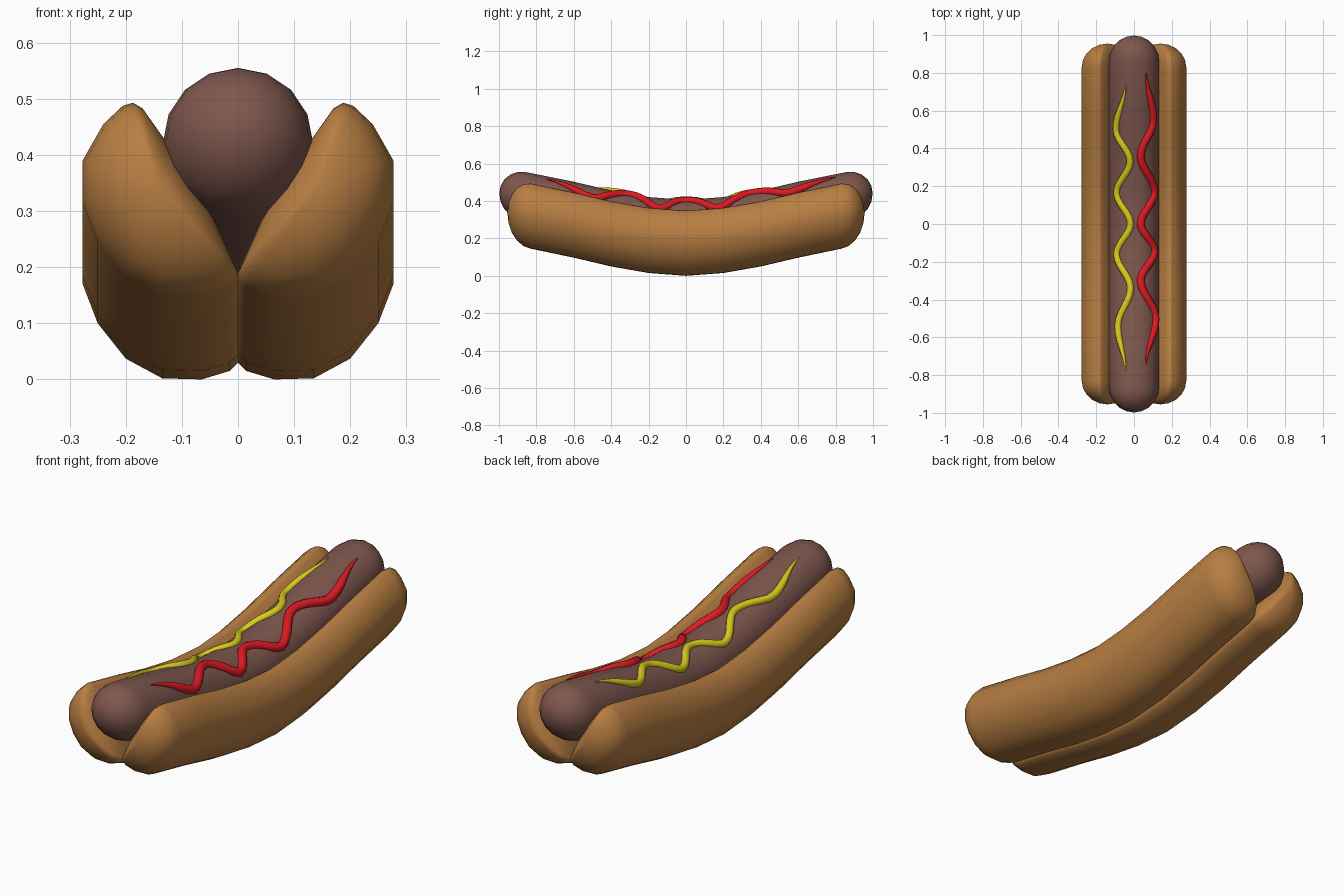
import bpy, bmesh, math

if "Cube" in bpy.data.objects:
    bpy.data.objects.remove(bpy.data.objects["Cube"])

# Upward bend shared by every part: (distance from middle, lift)
BEND = [(0, 0), (0.1, 0.004), (0.2, 0.015), (0.4, 0.05), (0.6, 0.097), (0.83, 0.145), (1.0, 0.168)]
SAUSAGE_Z, SAUSAGE_R = 0.272, 0.134


def lift(y):
    y = min(abs(y), 1.0)
    for (a, za), (b, zb) in zip(BEND, BEND[1:]):
        if y <= b:
            return za + (zb - za) * (y - a) / (b - a)


def material(name, rgb):
    m = bpy.data.materials.new(name)
    m.diffuse_color = (*rgb, 1)
    m.use_nodes = True
    m.node_tree.nodes["Principled BSDF"].inputs["Base Color"].default_value = m.diffuse_color
    return m


def smooth(ob, angle):
    bpy.ops.object.select_all(action='DESELECT')
    bpy.context.view_layer.objects.active = ob
    ob.select_set(True)
    bpy.ops.object.shade_smooth_by_angle(angle=math.radians(angle))


def capsule(name, profile, centre, straight, cap, mat, cap_steps=5):
    """Loft a profile along y with rounded ends, following the bend."""
    half = [(y, 1.0) for y in (0.2, 0.4, 0.6) if y < straight] + [(straight, 1.0)]
    for i in range(1, cap_steps + 1):
        t = math.pi / 2 * i / cap_steps
        half.append((straight + cap * math.sin(t), max(math.cos(t), 0.0)))
    stations = [(-y, s) for y, s in reversed(half)] + [(0, 1.0)] + half
    cx, cz = centre
    bm = bmesh.new()
    rings = []
    for y, s in stations:
        rings.append([bm.verts.new((cx + (x - cx) * s, y, cz + (z - cz) * s + lift(y)))
                      for x, z in profile])
    n = len(profile)
    for a, b in zip(rings, rings[1:]):
        for i in range(n):
            j = (i + 1) % n
            bm.faces.new((a[i], a[j], b[j], b[i]))
    bmesh.ops.remove_doubles(bm, verts=bm.verts, dist=0.0005)
    bmesh.ops.recalc_face_normals(bm, faces=bm.faces)
    me = bpy.data.meshes.new(name)
    bm.to_mesh(me)
    bm.free()
    me.materials.append(mat)
    ob = bpy.data.objects.new(name, me)
    bpy.context.collection.objects.link(ob)
    smooth(ob, 50)
    return ob


def sauce(name, peaks, radius, mat):
    """Wavy tapered tube lying on the sausage, through (x, y) turning points."""
    pts = []
    for (x0, y0), (x1, y1) in zip(peaks, peaks[1:]):
        for k in range(6):
            f = k / 6
            pts.append((x0 + (x1 - x0) * (1 - math.cos(math.pi * f)) / 2, y0 + (y1 - y0) * f))
    pts.append(peaks[-1])
    cu = bpy.data.curves.new(name, 'CURVE')
    cu.dimensions = '3D'
    cu.bevel_depth = radius
    cu.bevel_resolution = 2
    cu.use_fill_caps = True
    sp = cu.splines.new('POLY')
    sp.points.add(len(pts) - 1)
    for p, (x, y) in zip(sp.points, pts):
        z = SAUSAGE_Z + lift(y) + math.sqrt(SAUSAGE_R ** 2 - x * x)
        p.co = (x, y, z, 1)
        p.radius = min(1, 0.12 + min(peaks[0][1] - y, y - peaks[-1][1]) / 0.2)
    cu.materials.append(mat)
    ob = bpy.data.objects.new(name, cu)
    bpy.context.collection.objects.link(ob)
    bpy.ops.object.select_all(action='DESELECT')
    bpy.context.view_layer.objects.active = ob
    ob.select_set(True)
    bpy.ops.object.convert(target='MESH')
    smooth(bpy.context.object, 60)


# Bun: two mirrored halves meeting at the centre line
bread = material("bread", (0.48, 0.21, 0.055))
half_profile = [(0, 0.03), (0.015, 0.015), (0.065, 0.0), (0.135, 0.002), (0.2, 0.037), (0.25, 0.1),
                (0.277, 0.17), (0.277, 0.245), (0.24, 0.31), (0.205, 0.343), (0.187, 0.348),
                (0.17, 0.338), (0.134, 0.287), (0.085, 0.208), (0.04, 0.135), (0, 0.045)]
for side, name in ((1, "bun_half_right"), (-1, "bun_half_left")):
    capsule(name, [(side * x, z) for x, z in half_profile], (side * 0.14, 0.175), 0.83, 0.125, bread)

# Sausage
meat = material("meat", (0.21, 0.095, 0.075))
circle = [(SAUSAGE_R * math.cos(math.tau * i / 16), SAUSAGE_Z + SAUSAGE_R * math.sin(math.tau * i / 16))
          for i in range(16)]
capsule("sausage", circle, (0, SAUSAGE_Z), 0.86, 0.138, meat)

# Sauce squiggles
sauce("mustard", [(-0.045, 0.74), (-0.095, 0.5), (-0.02, 0.33), (-0.092, 0.165), (-0.018, 0.0),
                  (-0.092, -0.16), (-0.018, -0.34), (-0.085, -0.54), (-0.045, -0.78)],
      0.018, material("yellow_sauce", (0.68, 0.6, 0.012)))
sauce("ketchup", [(0.065, 0.8), (0.102, 0.55), (0.035, 0.36), (0.108, 0.17), (0.035, 0.0),
                  (0.108, -0.145), (0.035, -0.3), (0.114, -0.5), (0.065, -0.74)],
      0.021, material("red_sauce", (0.72, 0.01, 0.016)))
